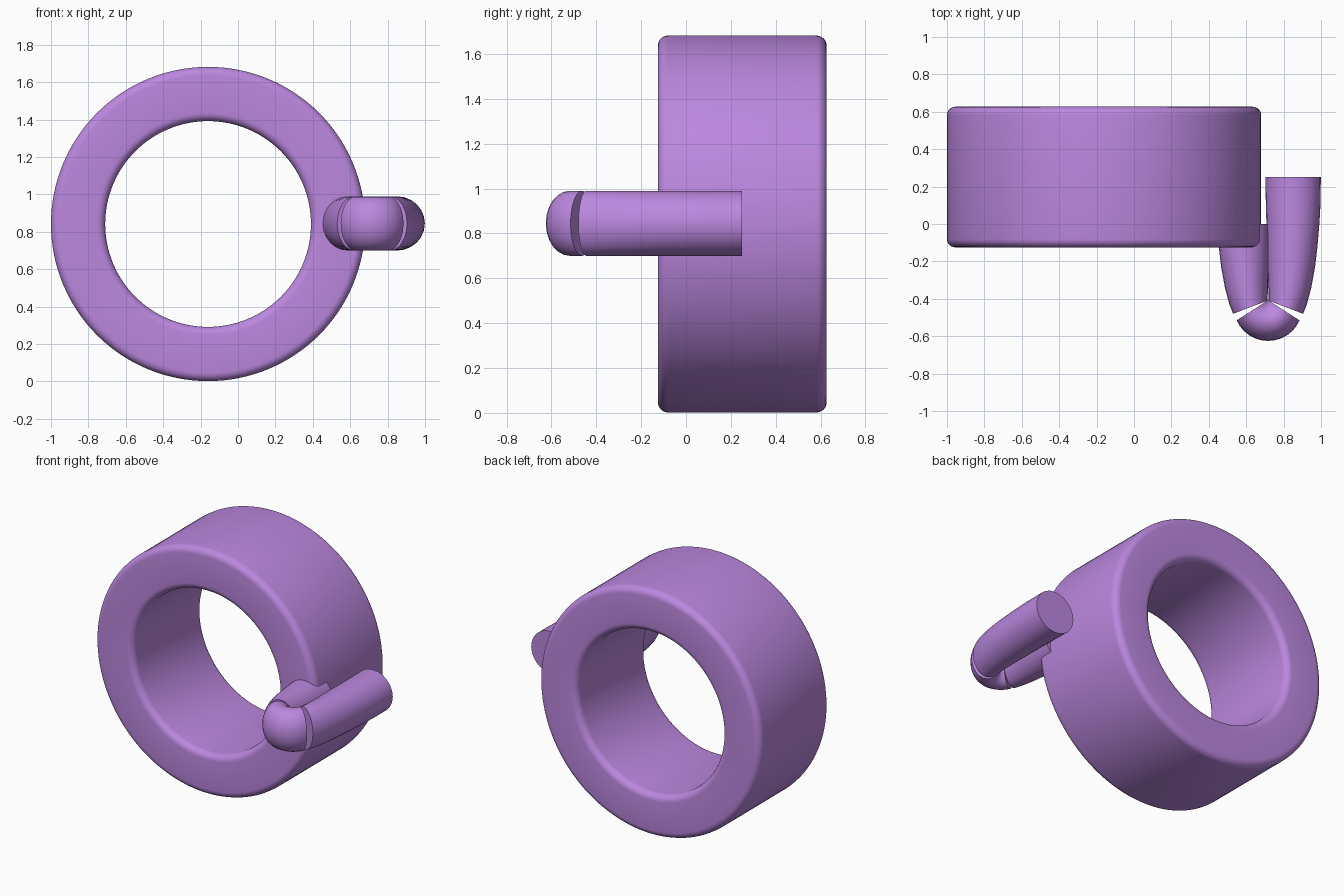
import bpy, bmesh, math

if "Cube" in bpy.data.objects:
    bpy.data.objects.remove(bpy.data.objects["Cube"])

purple = bpy.data.materials.new("soft_purple")
purple.diffuse_color = (0.50, 0.245, 0.74, 1)
purple.use_nodes = True
purple.node_tree.nodes["Principled BSDF"].inputs["Base Color"].default_value = purple.diffuse_color


def finish(name, bm, angle):
    bmesh.ops.recalc_face_normals(bm, faces=bm.faces)
    mesh = bpy.data.meshes.new(name)
    bm.to_mesh(mesh)
    bm.free()
    mesh.materials.append(purple)
    obj = bpy.data.objects.new(name, mesh)
    bpy.context.collection.objects.link(obj)
    bpy.ops.object.select_all(action='DESELECT')
    obj.select_set(True)
    bpy.context.view_layer.objects.active = obj
    bpy.ops.object.shade_smooth_by_angle(angle=math.radians(angle))
    return obj


def bridge(bm, a, b):
    n = len(a)
    for i in range(n):
        bm.faces.new((a[i], a[(i + 1) % n], b[(i + 1) % n], b[i]))


# Body ring: rounded rectangle profile turned about the y axis
CX, CZ, R_IN, R_OUT, Y0, Y1, FIL = -0.16, 0.842, 0.55, 0.84, -0.125, 0.627, 0.045
profile = []
corners = [(R_OUT - FIL, Y1 - FIL, 0), (R_IN + FIL, Y1 - FIL, 90),
           (R_IN + FIL, Y0 + FIL, 180), (R_OUT - FIL, Y0 + FIL, 270)]
for r, y, start in corners:
    for k in range(7):
        t = math.radians(start + 15 * k)
        profile.append((r + FIL * math.cos(t), y + FIL * math.sin(t)))
bm = bmesh.new()
N = 128
rings = []
for i in range(N):
    a = 2 * math.pi * i / N
    rings.append([bm.verts.new((CX + r * math.cos(a), y, CZ + r * math.sin(a)))
                  for r, y in profile])
for i in range(N):
    bridge(bm, rings[i], rings[(i + 1) % N])
finish("body_ring", bm, 40)

# Handle: elliptical sections lofted between an inner and an outer edge point
HX, HZ, RZ, SIDES = 0.717, 0.845, 0.145, 24


def loft(name, stations):
    bm = bmesh.new()
    loops = []
    for (xi, yi), (xo, yo) in stations:
        loop = []
        for k in range(SIDES):
            t = 2 * math.pi * k / SIDES
            f = 0.5 + 0.5 * math.cos(t)
            loop.append(bm.verts.new((HX + xi + (xo - xi) * f, yi + (yo - yi) * f,
                                      HZ + RZ * math.sin(t))))
        loops.append(loop)
    for a, b in zip(loops, loops[1:]):
        bridge(bm, a, b)
    bm.faces.new(loops[0])
    bm.faces.new(loops[-1])
    return finish(name, bm, 40)


# Legs, offsets measured from the handle's centre line
lower = [((-0.007, -0.12), (0.264, -0.12)), ((-0.004, -0.22), (0.251, -0.23)),
         ((0.0, -0.32), (0.231, -0.34)), ((0.002, -0.38), (0.207, -0.43)),
         ((0.003, -0.41), (0.187, -0.48))]
loft("handle_leg_long",
     [((-0.015, 0.25), (0.282, 0.25)), ((-0.012, 0.1), (0.28, 0.1)),
      ((-0.009, 0.0), (0.274, 0.0))] + lower)
left = [((-0.003, 0.0), (0.274, 0.0))] + lower
loft("handle_leg_short", [((-xi, yi), (-xo, yo)) for (xi, yi), (xo, yo) in left])

# Rounded bend joining the legs, swept around its inner corner
bend = []
for k in range(13):
    u = -1 + k / 6
    a = u * math.radians(58)
    r = 0.215 - 0.017 * u * u
    bend.append(((0.004 * u, -0.41), (r * math.sin(a), -0.41 - r * math.cos(a))))
loft("handle_bend", bend)
